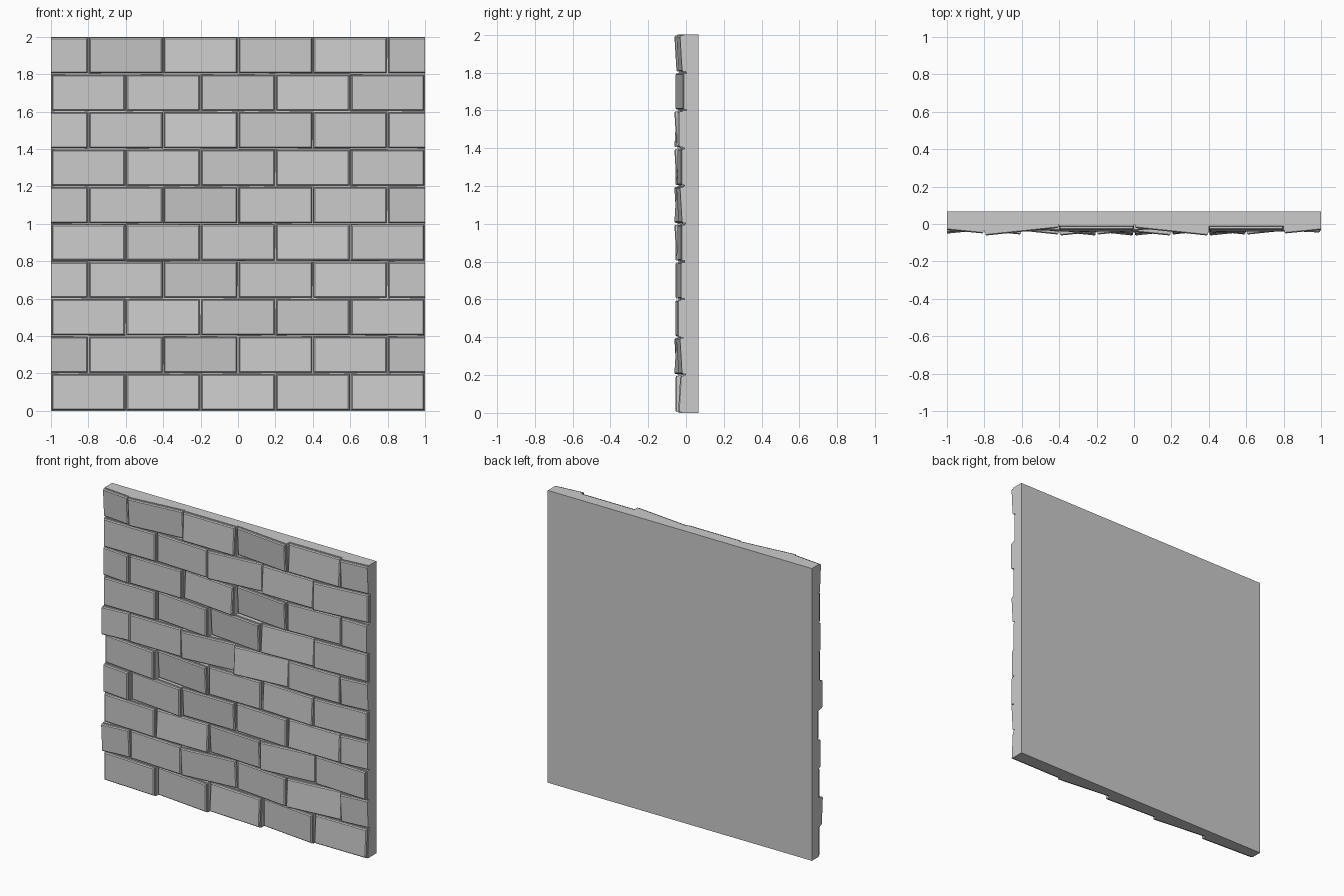
import bpy, bmesh

if "Cube" in bpy.data.objects:
    bpy.data.objects.remove(bpy.data.objects["Cube"])

BACK, MID = 0.067, 0.025   # rear face, start of brick bodies
BASE = -0.036              # mean brick front

# One row per course, bottom to top.
# Sideways tilt: R = right end stands out, L = left end stands out, f = flat; lower case is gentler
YAW = ["rRrRf", "lrLRLl", "rfrLr", "rRfrfl", "RRfrl", "lfLLfl", "fRRll", "rfRRlf", "frLfL", "rLfRfl"]
# Vertical tilt: u = top stands out, d = bottom stands out, f = flat
PITCH = ["ffdfd", "ufufdu", "fduff", "ffufdf", "fufdf", "ffudfu", "ffudf", "ffduff", "fffdf", "uududu"]
YV = {"R": 0.021, "r": 0.010, "f": 0.0, "l": -0.010, "L": -0.021}
PV = {"u": 0.006, "f": 0.0, "d": -0.006}


def make_object(name, bm):
    bmesh.ops.recalc_face_normals(bm, faces=bm.faces)
    mesh = bpy.data.meshes.new(name)
    bm.to_mesh(mesh)
    bm.free()
    ob = bpy.data.objects.new(name, mesh)
    bpy.context.collection.objects.link(ob)
    return ob


def ring(bm, x0, x1, z0, z1, depth):
    return [bm.verts.new((x, depth(x, z), z)) for x, z in
            ((x0, z0), (x1, z0), (x1, z1), (x0, z1))]


def bridge(bm, a, b):
    for i in range(4):
        j = (i + 1) % 4
        bm.faces.new((a[i], a[j], b[j], b[i]))


def brick(name, x0, x1, z0, yaw, pitch, cut_left, cut_right):
    """Tilted brick with a recessed mortar shoulder and chamfered front."""
    bm = bmesh.new()
    z1 = z0 + 0.2
    cx, cz, hx, hz = (x0 + x1) / 2, z0 + 0.1, (x1 - x0) / 2, 0.1

    def front(x, z):
        return BASE - yaw * (x - cx) / hx - pitch * (z - cz) / hz

    last = ring(bm, x0, x1, z0, z1, lambda x, z: MID)
    for inset, sink in ((0, 0.018), (0.005, 0.018), (0.005, 0.006), (0.011, 0)):
        left = 0 if cut_left else inset
        right = 0 if cut_right else inset
        nxt = ring(bm, x0 + left, x1 - right, z0 + inset, z1 - inset,
                   lambda x, z: front(x, z) + sink)
        bridge(bm, last, nxt)
        last = nxt
    bm.faces.new(last)
    make_object(name, bm)


# Backing slab, open where the bricks join it
bm = bmesh.new()
rear = ring(bm, -1, 1, 0, 2, lambda x, z: BACK)
join = ring(bm, -1, 1, 0, 2, lambda x, z: MID)
bridge(bm, rear, join)
bm.faces.new(rear)
bmesh.ops.recalc_face_normals(bm, faces=bm.faces)
make_object("wall_backing", bm)

# Courses in running bond; odd courses end in half bricks
for row in range(10):
    odd = row % 2 == 1
    edges = [-1, -0.8, -0.4, 0, 0.4, 0.8, 1] if odd else [-1, -0.6, -0.2, 0.2, 0.6, 1]
    last_i = len(edges) - 2
    for i in range(last_i + 1):
        brick(f"brick_{row}_{i}", edges[i], edges[i + 1], row * 0.2,
              YV[YAW[row][i]], PV[PITCH[row][i]],
              odd and i == 0, odd and i == last_i)
